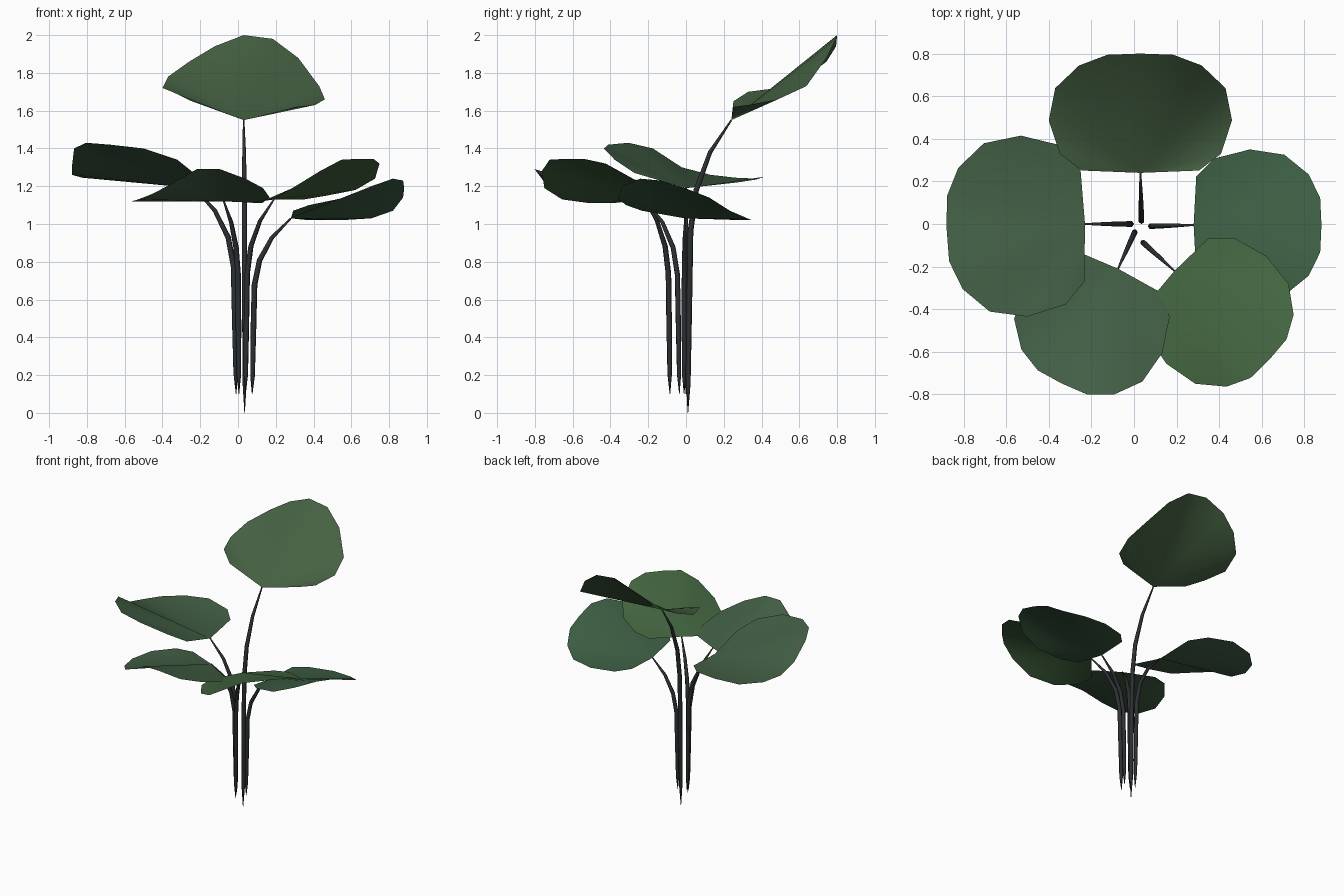
import bpy, bmesh, math
from mathutils import Vector

if "Cube" in bpy.data.objects:
    bpy.data.objects.remove(bpy.data.objects["Cube"])


def material(name, rgb):
    m = bpy.data.materials.new(name)
    m.diffuse_color = (*rgb, 1)
    m.use_nodes = True
    m.node_tree.nodes["Principled BSDF"].inputs["Base Color"].default_value = m.diffuse_color
    return m


def add_mesh(name, verts, faces, mat):
    me = bpy.data.meshes.new(name)
    me.from_pydata([tuple(v) for v in verts], [], faces)
    bm = bmesh.new()
    bm.from_mesh(me)
    bmesh.ops.recalc_face_normals(bm, faces=bm.faces)
    # open leaf blades face upwards
    if name.startswith("leaf") and sum(f.normal.z for f in bm.faces) < 0:
        bmesh.ops.reverse_faces(bm, faces=bm.faces)
    for f in bm.faces:
        f.smooth = True
    bm.to_mesh(me)
    bm.free()
    ob = bpy.data.objects.new(name, me)
    bpy.context.collection.objects.link(ob)
    me.materials.append(mat)


# Half outline of a leaf seen from above: (fraction of length, fraction of half width)
HALF = [(.02, .64), (.16, .88), (.44, 1), (.71, .93), (.90, .67), (.99, .36)]
OUTLINE = HALF + [(1, 0)] + [(u, -v) for u, v in reversed(HALF)]

# Shared stem bend: (reach, rise, thickness)
BEND = [(0, 0, .1), (.01, .1, .8), (.03, .35, 1), (.06, .62, 1),
        (.19, .76, .95), (.51, .89, .75), (1, 1, .3)]
SIDES = 6
stem_mat = material("stem_dark", (.025, .03, .033))


def leaf(name, base, angle, length, half, heights, rgb):
    # pleated fan blade spreading from the stem's tip
    a = math.radians(angle)
    out = Vector((math.cos(a), math.sin(a), 0))
    side = Vector((-math.sin(a), math.cos(a), 0))
    b = Vector(base)
    verts = [b]
    for (u, v), z in zip(OUTLINE, heights):
        p = b + out * (u * length) + side * (v * half)
        p.z = z
        verts.append(p)
    faces = [(0, i, i + 1) for i in range(1, len(OUTLINE))]
    add_mesh("leaf_" + name, verts, faces, material("green_" + name, rgb))


def stem(name, root, tip, radius=.015):
    # tapered tube, upright then arching out to the leaf
    r, t = Vector(root), Vector(tip)
    path = [Vector((r.x + (t.x - r.x) * s, r.y + (t.y - r.y) * s, r.z + (t.z - r.z) * h))
            for s, h, _ in BEND]
    verts, faces = [], []
    for i, p in enumerate(path):
        d = (path[min(i + 1, len(path) - 1)] - path[max(i - 1, 0)]).normalized()
        e1 = d.cross(Vector((t.y - r.y, r.x - t.x, 0))).normalized()
        e2 = d.cross(e1)
        for k in range(SIDES):
            a = math.tau * k / SIDES
            verts.append(p + (e1 * math.cos(a) + e2 * math.sin(a)) * radius * BEND[i][2])
    for i in range(len(path) - 1):
        for k in range(SIDES):
            j = (k + 1) % SIDES
            faces.append((i * SIDES + k, i * SIDES + j, (i + 1) * SIDES + j, (i + 1) * SIDES + k))
    faces.append(tuple(range(SIDES)))
    faces.append(tuple(range(len(verts) - SIDES, len(verts))))
    add_mesh("stem_" + name, verts, faces, stem_mat)


# name, root, leaf base, direction, length, half width, rim heights, colour
PLANT = [
    ("back", (.035, .01, 0), (.03, .24, 1.55), 90, .56, .43,
     (1.65, 1.70, 1.72, 1.78, 1.86, 1.94, 2.0, 1.98, 1.88, 1.73, 1.66, 1.63, 1.62), (.06, .12, .055)),
    ("left", (-.01, 0, .1), (-.23, 0, 1.19), 182, .65, .425,
     (1.27, 1.34, 1.40, 1.42, 1.43, 1.40, 1.30, 1.26, 1.245, 1.24, 1.25, 1.235, 1.22), (.055, .115, .06)),
    ("right", (.075, -.01, .1), (.28, -.005, 1.03), 0, .6, .355,
     (1.03, 1.02, 1.02, 1.03, 1.07, 1.14, 1.19, 1.23, 1.24, 1.20, 1.135, 1.1, 1.07), (.045, .11, .055)),
    ("front_left", (.005, -.035, .1), (-.075, -.21, 1.12), 244, .6, .36,
     (1.11, 1.14, 1.19, 1.24, 1.29, 1.29, 1.22, 1.16, 1.13, 1.12, 1.13, 1.13, 1.12), (.055, .115, .06)),
    ("front_right", (.04, -.085, .1), (.19, -.22, 1.13), -43, .61, .345,
     (1.13, 1.15, 1.18, 1.24, 1.32, 1.345, 1.345, 1.34, 1.28, 1.19, 1.13, 1.11, 1.11), (.055, .13, .05)),
]
for name, root, base, angle, length, half, heights, rgb in PLANT:
    stem(name, root, base)
    leaf(name, base, angle, length, half, heights, rgb)
